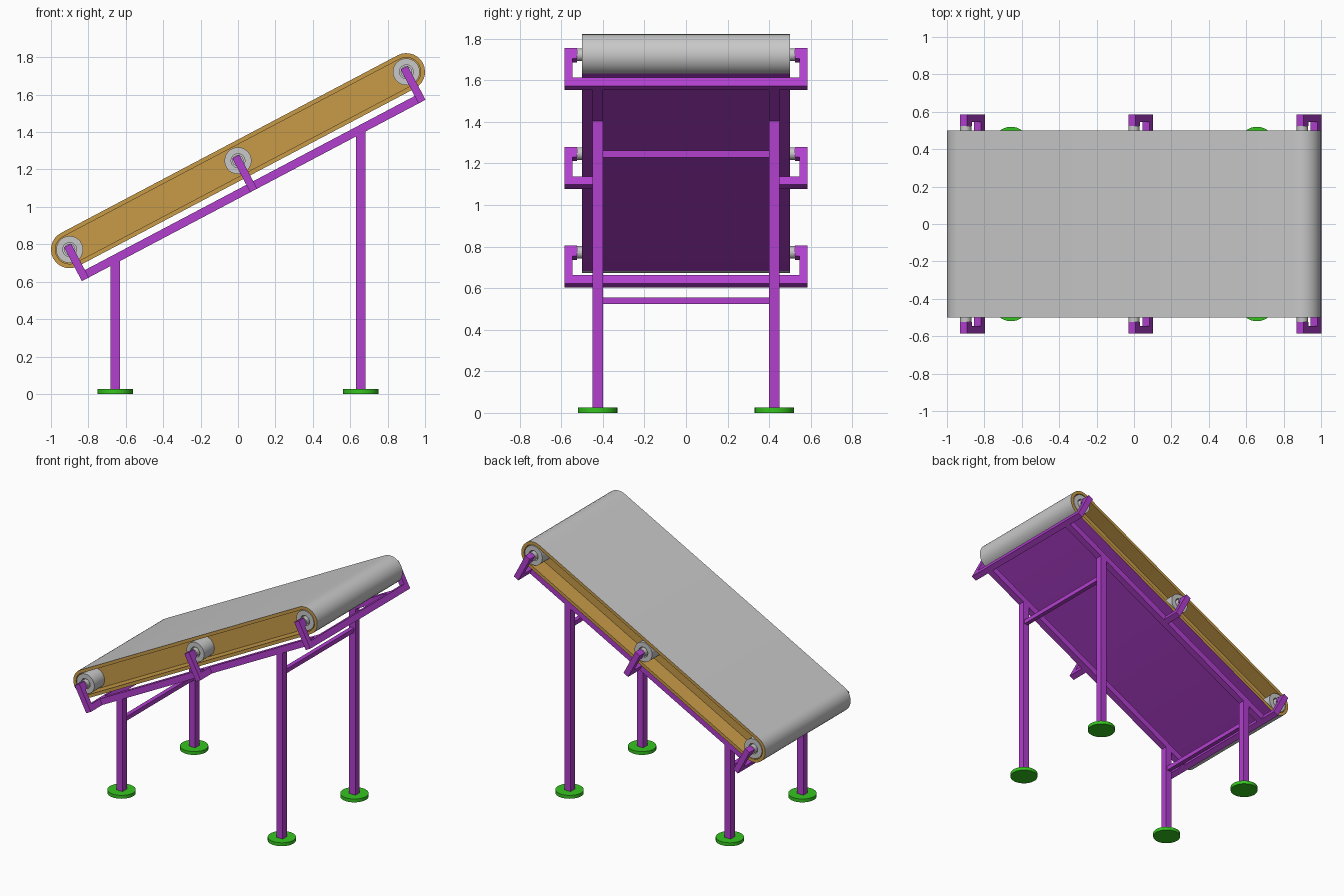
import bpy
import bmesh
from math import atan2, cos, sin, pi, radians, hypot
from mathutils import Matrix, Vector

cube = bpy.data.objects.get("Cube")
if cube:
    bpy.data.objects.remove(cube, do_unlink=True)


def material(name, rgb):
    m = bpy.data.materials.new(name)
    m.use_nodes = True
    m.diffuse_color = (*rgb, 1)
    m.node_tree.nodes["Principled BSDF"].inputs["Base Color"].default_value = (*rgb, 1)
    return m


GREY = material("light grey", (0.58, 0.58, 0.58))
PURPLE = material("purple", (0.44, 0.05, 0.62))
ORANGE = material("ochre", (0.58, 0.33, 0.065))
GREEN = material("green", (0.036, 0.55, 0.014))

# Sloped conveyor frame: local x runs up the belt, local z is the belt normal
MID_Z, RISE, RUN = 1.247, 0.475, 0.9
SLOPE = RISE / RUN
HALF = hypot(RISE, RUN)
TILT = Matrix.Translation((0, 0, MID_Z)) @ Matrix.Rotation(-atan2(RISE, RUN), 4, 'Y')
LEVEL = Matrix.Identity(4)


def finish(bm, name, mats, matrix, smooth=False):
    bmesh.ops.recalc_face_normals(bm, faces=bm.faces)
    mesh = bpy.data.meshes.new(name)
    bm.to_mesh(mesh)
    bm.free()
    for m in mats:
        mesh.materials.append(m)
    ob = bpy.data.objects.new(name, mesh)
    bpy.context.collection.objects.link(ob)
    ob.matrix_world = matrix
    if smooth:
        bpy.ops.object.select_all(action='DESELECT')
        ob.select_set(True)
        bpy.context.view_layer.objects.active = ob
        bpy.ops.object.shade_smooth_by_angle(angle=radians(35))
    return ob


def box(name, lo, hi, matrix=LEVEL, mat=PURPLE):
    lo, hi = Vector(lo), Vector(hi)
    bm = bmesh.new()
    bmesh.ops.create_cube(bm, size=1)
    for v in bm.verts:
        v.co = (lo + hi) / 2 + v.co * (hi - lo)
    return finish(bm, name, [mat], matrix)


def outline(r, half, n):
    """Stadium outline in x, z; a plain circle when half is zero."""
    pts = []
    count = n + 1 if half else n
    for sx in (1, -1):
        for i in range(count):
            a = sx * -pi / 2 + pi * i / n if sx > 0 else pi / 2 + pi * i / n
            pts.append((sx * half + r * cos(a), r * sin(a)))
    return pts


def loft(rings, half, n):
    """Skin a list of (radius, y) outlines and cap both ends."""
    bm = bmesh.new()
    loops = [[bm.verts.new((x, y, z)) for x, z in outline(r, half, n)] for r, y in rings]
    k = len(loops[0])
    for a, b in zip(loops, loops[1:]):
        for i in range(k):
            j = (i + 1) % k
            bm.faces.new((a[i], a[j], b[j], b[i]))
    bm.faces.new(loops[0])
    bm.faces.new(loops[-1])
    return bm


def both_sides(rings):
    return [(r, -y) for r, y in rings] + [(r, y) for r, y in reversed(rings)]


# Belt: grey outside, purple flat underside, ochre rims and recessed sides
BELT_R = 0.1
belt = loft(both_sides([(0.077, 0.38), (0.077, 0.5), (BELT_R, 0.5)]), HALF, 14)
belt.normal_update()
for f in belt.faces:
    c = f.calc_center_median()
    outer = all(hypot(max(abs(v.co.x) - HALF, 0), v.co.z) > BELT_R - 0.005 for v in f.verts)
    if not outer or abs(c.y) > 0.49:
        f.material_index = 1
    elif c.z < -BELT_R + 0.001 and abs(c.x) < 0.1:
        f.material_index = 2
finish(belt, "belt", [GREY, ORANGE, PURPLE], TILT, True)

# Rollers with recessed hubs and stub shafts
ROLLER = [(0.016, 0.56), (0.016, 0.525), (0.03, 0.525), (0.03, 0.47),
          (0.037, 0.47), (0.037, 0.5), (0.072, 0.5)]
for name, u in (("lower", -HALF), ("middle", 0), ("upper", HALF)):
    place = TILT @ Matrix.Translation((u, 0, 0))
    finish(loft(both_sides(ROLLER), 0, 16), name + "_roller", [GREY], place, True)
    # C-shaped brackets holding the shaft on each side
    for side, s in (("left", 1), ("right", -1)):
        flip = place @ Matrix.Diagonal((1, s, 1, 1))
        tag = f"{name}_{side}_bracket"
        for part, lo, hi in (
                ("tab", (-0.021, 0.525, -0.03), (0.021, 0.585, 0.025)),
                ("arm", (-0.021, 0.545, -0.18), (0.021, 0.585, 0.025)),
                ("foot", (-0.021, 0.44, -0.18), (0.021, 0.585, -0.135))):
            y0, y1 = sorted((lo[1] * s, hi[1] * s))
            box(f"{tag}_{part}", (lo[0], y0, lo[2]), (hi[0], y1, hi[2]), place)

# Sloped frame: two rails and an end bar at each end
END, LOW, HIGH = HALF + 0.021, -0.18, -0.135
for s in (1, -1):
    box("side_rail", (-END, s * 0.425 - 0.025, LOW), (END, s * 0.425 + 0.025, HIGH), TILT)
    x = s * (END - 0.021)
    box("end_bar", (x - 0.021, -0.41, LOW), (x + 0.021, 0.41, HIGH), TILT)

# Legs, round feet and cross braces
for x, brace_z in ((-0.657, 0.54), (0.657, 1.245)):
    top = MID_Z + SLOPE * x - 0.178
    for s in (1, -1):
        y = s * 0.425
        box("leg", (x - 0.025, y - 0.025, 0.01), (x + 0.025, y + 0.025, top))
        bm = bmesh.new()
        bmesh.ops.create_cone(bm, cap_ends=True, segments=32, radius1=0.095,
                              radius2=0.095, depth=0.025)
        finish(bm, "foot_pad", [GREEN], Matrix.Translation((x, y, 0.0125)), True)
    box("cross_brace", (x - 0.016, -0.41, brace_z - 0.016), (x + 0.016, 0.41, brace_z + 0.016))
